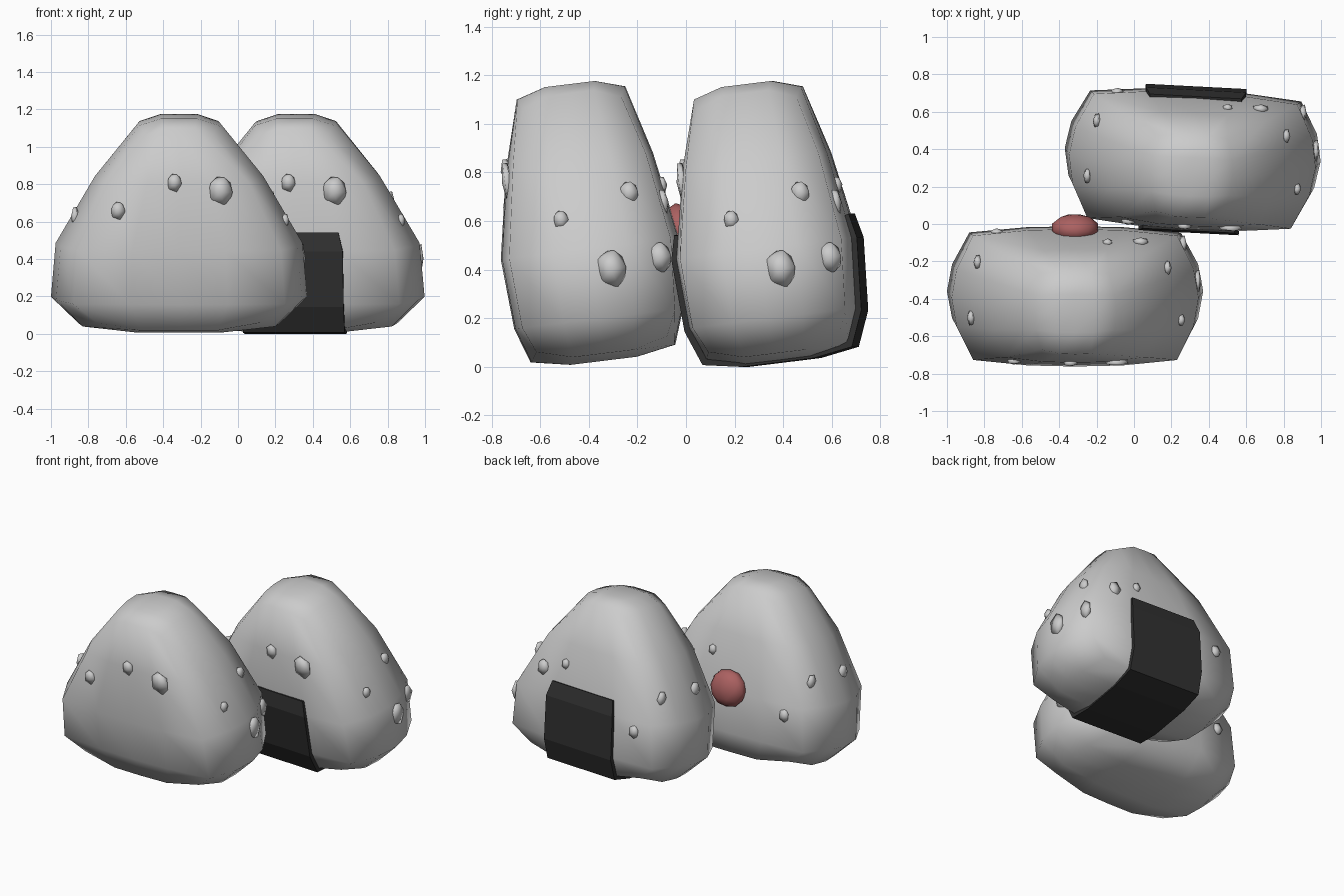
import bpy, bmesh, math
from mathutils import Vector, Matrix
from mathutils.bvhtree import BVHTree

if "Cube" in bpy.data.objects:
    bpy.data.objects.remove(bpy.data.objects["Cube"])

# Height, half width and half depth of the five layers of a rice ball
LAYERS = [(.055, .535, .30), (.2, .685, .35), (.49, .66, .37), (.85, .45, .305), (1.135, .22, .225)]
X_SHRINK = [1, .96, .825]   # width toward the front and back faces
Y_SHRINK = [1, .985, .905]  # depth toward the left and right faces
STEP = [0, .46, 1]


def material(name, rgb):
    m = bpy.data.materials.new(name)
    m.diffuse_color = (*rgb, 1)
    m.use_nodes = True
    m.node_tree.nodes["Principled BSDF"].inputs["Base Color"].default_value = m.diffuse_color
    return m


def add_object(name, bm, matrix, mat=None, smooth=True):
    me = bpy.data.meshes.new(name)
    bmesh.ops.recalc_face_normals(bm, faces=bm.faces[:])
    bm.to_mesh(me)
    bm.free()
    for p in me.polygons:
        p.use_smooth = smooth
    ob = bpy.data.objects.new(name, me)
    bpy.context.collection.objects.link(ob)
    ob.matrix_world = matrix
    if mat:
        me.materials.append(mat)
    return ob


def rice_body():
    # Gridded cube pushed into a rounded, tapered triangle
    bm = bmesh.new()
    bmesh.ops.create_cube(bm, size=2)
    bmesh.ops.subdivide_edges(bm, edges=bm.edges[:], cuts=3, use_grid_fill=True)
    for v in bm.verts:
        a, b, c = (round(t * 2) for t in v.co)
        z, w, d = LAYERS[c + 2]
        if abs(c) == 2:
            if abs(a) < 2 and abs(b) < 2:
                z = 1.172 if c > 0 else .025
            elif abs(a) == 2 and abs(b) == 2:
                z -= math.copysign(.04, c)
        x = math.copysign(STEP[abs(a)], a) * w * X_SHRINK[abs(b)]
        y = math.copysign(STEP[abs(b)], b) * d * Y_SHRINK[abs(a)]
        v.co = (x, y, z)
    return bm


# Rough grain positions, snapped to the surface, and sizes
GRAINS = [(-.345, -.5, .74, .05), (-.03, -.5, .89, .05), (.245, -.5, .845, .085),
          (.5, .19, .70, .05), (.6, .29, .42, .065), (.7, .085, .4, .08), (.6, -.11, .64, .04),
          (-.52, .21, .64, .05), (-.57, -.09, .65, .055), (.355, .36, .65, .055),
          (.175, .36, .72, .035), (-.42, .36, .42, .045)]


def grains(body):
    tree = BVHTree.FromBMesh(body)
    bm = bmesh.new()
    for x, y, z, s in GRAINS:
        hit, normal, _, _ = tree.find_nearest(Vector((x, y, z)))
        if normal.dot(hit - Vector((0, 0, .5))) < 0:
            normal = -normal
        rot = normal.to_track_quat('Z', 'Y').to_matrix().to_4x4()
        bmesh.ops.create_icosphere(bm, subdivisions=1, radius=1,
            matrix=Matrix.Translation(hit) @ rot @ Matrix.Diagonal((s * .85, s * 1.1, .022, 1)))
    return bm


def placement(x, y, turn):
    return (Matrix.Translation((x, y, 0)) @ Matrix.Rotation(math.radians(turn), 4, 'Z')
            @ Matrix.Rotation(math.radians(7), 4, 'X'))


front = placement(-.315, -.335, 0)
back = placement(.315, .395, -3)

# Rice balls with loose grains
for side, mtx in (("front", front), ("back", back)):
    body = rice_body()
    lumps = grains(body)
    add_object(side + "_rice_ball", body, mtx)
    add_object(side + "_rice_grains", lumps, mtx)

# Seaweed strip running under the back rice ball: half width, y, z
half = [(.245, .362, .59), (.268, .385, .49), (.27, .367, .19), (.272, .31, .045), (.272, .15, .018)]
path = [(w, -y, z) for w, y, z in half] + half[::-1]
bm = bmesh.new()
rows = [[bm.verts.new((s * w, y, z)) for s in (-1, 1)] for w, y, z in path]
for r, q in zip(rows, rows[1:]):
    bm.faces.new((r[0], r[1], q[1], q[0]))
strip = add_object("seaweed_strip", bm, back, material("seaweed", (.03, .03, .03)), False)
mod = strip.modifiers.new("thickness", 'SOLIDIFY')
mod.thickness = .03
# keep the outer surface on the path whichever way the normals face
mod.offset = -1 if strip.data.polygons[0].normal.y < 0 else 1

# Pickled plum set in the rear face of the front rice ball
bm = bmesh.new()
bmesh.ops.create_icosphere(bm, subdivisions=2, radius=1,
    matrix=Matrix.Diagonal((.13, .075, .125, 1)))
add_object("plum", bm, Matrix.Translation((-.315, -.022, .55)) @ Matrix.Rotation(math.radians(10), 4, 'X'),
           material("plum_red", (.41, .12, .12)))
